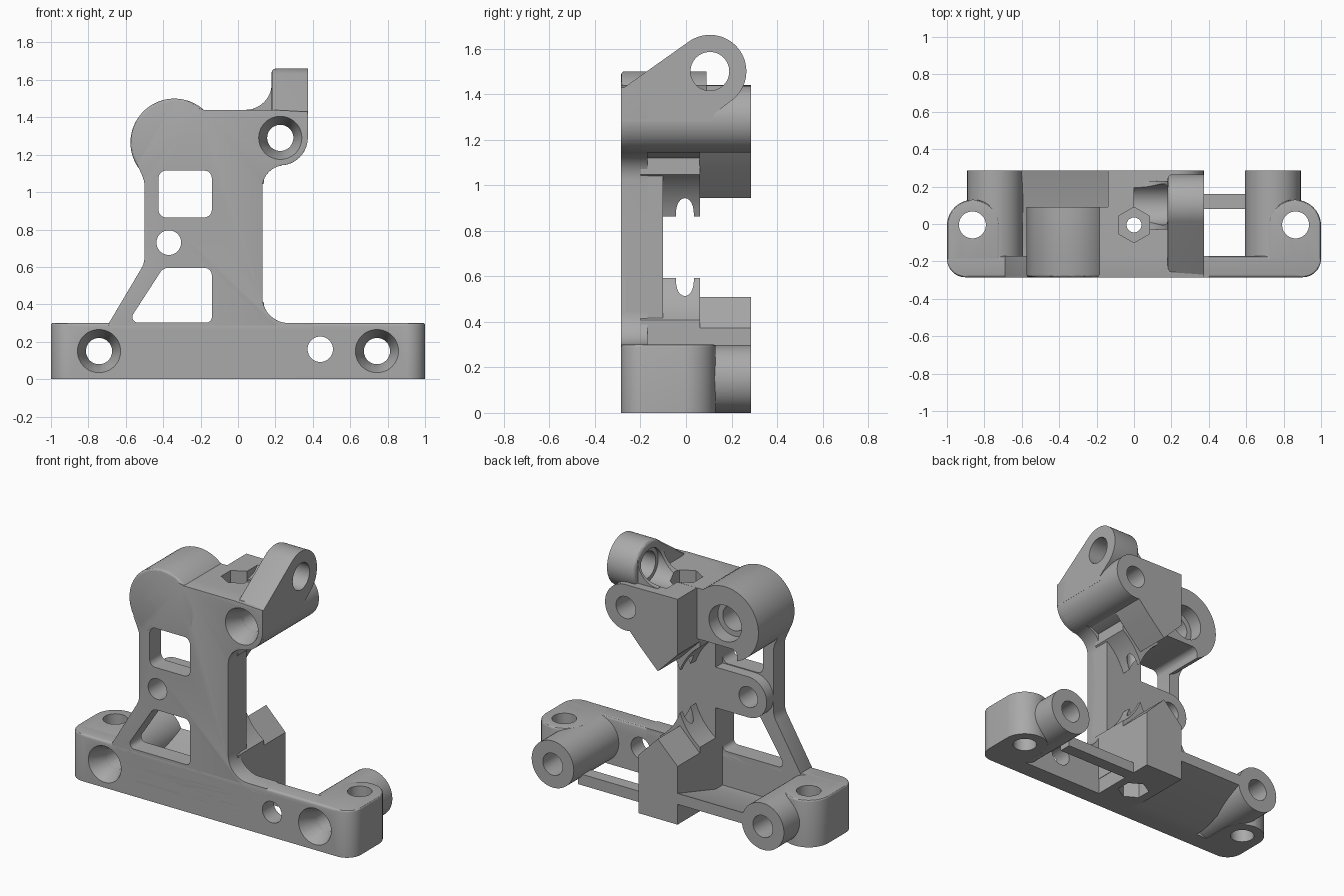
import bpy, bmesh, math
from mathutils import Vector

cube = bpy.data.objects.get("Cube")
if cube:
    bpy.data.objects.remove(cube, do_unlink=True)

grey = bpy.data.materials.new("plain_grey")
grey.use_nodes = True
tone = (0.4, 0.4, 0.4, 1)
grey.diffuse_color = tone
grey.node_tree.nodes["Principled BSDF"].inputs["Base Color"].default_value = tone

FRONT, WALL, PLATE, BACK = -0.285, -0.17, -0.10, 0.285
parts, cutters = [], []


def circle(a, b, r, n=48, start=0, sweep=360):
    """Points on an arc; a full circle leaves out the repeated end point."""
    count = n if sweep == 360 else n + 1
    angles = [math.radians(start + sweep * i / n) for i in range(count)]
    return [(a + r * math.cos(t), b + r * math.sin(t)) for t in angles]


def outline(*corners):
    """Polygon with a rounding radius at each corner."""
    pts = []
    for i, (a, b, r) in enumerate(corners):
        p = Vector((a, b))
        if r == 0:
            pts.append((a, b))
            continue
        u = (Vector(corners[i - 1][:2]) - p).normalized()
        v = (Vector(corners[(i + 1) % len(corners)][:2]) - p).normalized()
        half = u.angle(v) / 2
        centre = p + (u + v).normalized() * (r / math.sin(half))
        reach = r / math.tan(half)
        s, e = p + u * reach - centre, p + v * reach - centre
        t0 = math.atan2(s.y, s.x)
        turn = (math.atan2(e.y, e.x) - t0 + math.pi) % (2 * math.pi) - math.pi
        n = 10
        for k in range(n + 1):
            t = t0 + turn * k / n
            pts.append((centre.x + r * math.cos(t), centre.y + r * math.sin(t)))
    return pts


def box(a0, b0, a1, b1, r=0):
    return outline((a0, b0, r), (a1, b0, r), (a1, b1, r), (a0, b1, r))


def prism(name, pts, axis, lo, hi, end=None, edge=None, size=0.015, cutter=False):
    """Extrude a profile along an axis, optionally tapering it or bevelling one rim."""
    place = {"x": lambda p, d: (d, p[0], p[1]),
             "y": lambda p, d: (p[0], d, p[1]),
             "z": lambda p, d: (p[0], p[1], d)}[axis]
    bm = bmesh.new()
    first = [bm.verts.new(place(p, lo)) for p in pts]
    last = [bm.verts.new(place(p, hi)) for p in (end or pts)]
    bm.faces.new(first)
    bm.faces.new(last)
    for i in range(len(pts)):
        j = (i + 1) % len(pts)
        bm.faces.new((first[i], first[j], last[j], last[i]))
    bmesh.ops.recalc_face_normals(bm, faces=bm.faces[:])
    if edge is not None:
        k = "xyz".index(axis)
        rim = [e for e in bm.edges if all(abs(v.co[k] - edge) < 1e-4 for v in e.verts)]
        bmesh.ops.bevel(bm, geom=rim, offset=size, segments=3, profile=0.5,
                        affect='EDGES', clamp_overlap=True)
    me = bpy.data.meshes.new(name)
    bm.to_mesh(me)
    bm.free()
    me.materials.append(grey)
    ob = bpy.data.objects.new(name, me)
    bpy.context.scene.collection.objects.link(ob)
    ob.hide_render = cutter
    (cutters if cutter else parts).append(ob)
    return ob


def hole(pts, axis, lo, hi, end=None):
    prism("hole_cutter", pts, axis, lo, hi, end, cutter=True)


def screw_hole(x, z):
    """Through hole with a conical seat at the front."""
    hole(circle(x, z, 0.07), "y", -0.4, 0.4)
    hole(circle(x, z, 0.12), "y", FRONT - 0.01, FRONT + 0.1, circle(x, z, 0.07))


# Base: front wall, rounded lugs and screw barrels
prism("base_wall", outline((-1, FRONT, 0.1), (1, FRONT, 0.1), (1, WALL, 0), (-1, WALL, 0)),
      "z", 0, 0.3, edge=0.3)
for side, s in (("left", 1), ("right", -1)):
    prism(side + "_lug", outline((s * 0.72, FRONT + 0.02, 0), (s * 0.9, FRONT, 0),
          (s, FRONT, 0.099), (s, 0.13, 0.139), (s * 0.72, 0.13, 0.139)),
          "z", 0, 0.3, edge=0.3)
    prism(side + "_barrel", circle(s * 0.743, 0.15, 0.149), "y", -0.25, BACK)
    hole(circle(s * 0.864, -0.005, 0.072), "z", -0.1, 0.5)
    screw_hole(s * 0.743, 0.15)
hole(circle(0.44, 0.16, 0.068), "y", -0.4, 0)
prism("rear_tie_bar", box(0.08, 0, 0.16, 0.07), "x", 0.1, 0.65)
prism("sloped_floor", [(-0.2, 0), (-0.1, 0), (BACK, 0.13), (BACK, 0.2), (-0.1, 0.08), (-0.2, 0.08)],
      "x", -0.64, -0.13)

# Front frame with its two windows
prism("front_frame", outline(
    (-0.71, 0.1, 0), (0.4, 0.1, 0), (0.4, 0.3, 0), (0.13, 0.3, 0.14), (0.13, 1.143, 0.12),
    (0.373, 1.143, 0.147), (0.373, 1.43, 0), (0.18, 1.44, 0), (-0.185, 1.44, 0.06),
    (-0.34, 1.48, 0), (-0.54, 1.15, 0), (-0.5, 1.06, 0.12), (-0.5, 0.62, 0.12),
    (-0.69, 0.3, 0)), "y", FRONT, WALL, edge=FRONT)
hole(box(-0.425, 0.865, -0.14, 1.115, 0.04), "y", -0.4, 0.2)
hole(outline((-0.59, 0.302, 0.03), (-0.14, 0.302, 0.03), (-0.14, 0.595, 0.04),
             (-0.4, 0.595, 0.05)), "y", -0.4, 0.0)

# Column and the shaft boss beside it
prism("column", box(-0.14, 0.01, 0.13, 1.43), "y", FRONT + 0.02, PLATE)
prism("shaft_boss", outline((-0.5, 0.6, 0.129), (-0.1, 0.6, 0), (-0.1, 0.86, 0), (-0.5, 0.86, 0.129)),
      "y", FRONT + 0.02, PLATE)
hole(circle(-0.37, 0.73, 0.066), "y", -0.4, 0)

# Head: motor barrel, block, rear wedge and screw boss
prism("head_barrel", circle(-0.34, 1.265, 0.235, 64), "y", FRONT, 0.09, edge=FRONT)
prism("head_block", [(-0.34, 1.115), (0.13, 1.115), (0.225, 1.16), (0.225, 1.44), (-0.34, 1.44)],
      "y", -0.26, 0.09)
prism("head_wedge", [(-0.14, 1.44), (-0.14, 1.085), (0, 0.943), (0.12, 1.062), (0.2, 1.148),
                     (0.24, 1.2), (0.24, 1.436)], "y", 0.06, BACK)
prism("head_screw_boss", circle(0.226, 1.29, 0.147), "y", -0.26, BACK)
screw_hole(0.226, 1.29)
hole(circle(-0.34, 1.265, 0.115), "y", 0.0, 0.2)
hole(circle(-0.34, 1.265, 0.08), "y", -0.2, 0.1)

# Base wedge and the pair of tips that meet at the feed path
prism("base_wedge", [(-0.14, 0), (0.137, 0), (0.137, 0.372), (0, 0.51), (-0.14, 0.372)],
      "y", -0.2, BACK)
MID = 0.728
steps = [i * 0.014 for i in range(-10, 11)]
curve = [(x, math.sqrt(0.394 ** 2 - (0.37 - abs(x)) ** 2)) for x in steps]
for name, s, far in (("upper_tip", 1, 1.3), ("lower_tip", -1, 0.1)):
    tip = [(x, MID + s * h) for x, h in curve]
    prism(name, tip + [(0.14, far), (-0.14, far)], "y", -0.2, 0.061)

# Vertical feed hole with a hexagonal pocket at each end
hole(circle(0, -0.005, 0.04, 24), "z", -0.1, 1.6)
for lo, hi in ((-0.1, 0.1), (1.34, 1.6)):
    hole(circle(0, -0.005, 0.095, 6, 30), "z", lo, hi)

# Hinge ear with a hollowed fillet on its inner side
ear = [(FRONT, 1.28), (FRONT, 1.42)] + circle(0.105, 1.5, 0.16, 40, 125, -175)
prism("hinge_ear", ear + [(0.12, 1.31), (0.12, 1.28)], "x", 0.18, 0.373, edge=0.18, size=0.02)
prism("hinge_fillet", [(0.2, 1.42), (0.2, 1.58)] + circle(0.04, 1.58, 0.14, 12, 0, -90)
      + [(0.04, 1.42)], "y", -0.03, 0.23)
hole(circle(0.105, 1.5, 0.085), "x", 0.1, 0.5)
hole(circle(0.105, 1.5, 0.11), "x", 0.0, 0.2)


def bounds(ob):
    cs = [v.co for v in ob.data.vertices]
    return [(min(c[k] for c in cs), max(c[k] for c in cs)) for k in range(3)]


# Cut every hole out of the parts it reaches, then shade
for ob in parts:
    mine = bounds(ob)
    for c in cutters:
        if all(p[0] < q[1] and q[0] < p[1] for p, q in zip(mine, bounds(c))):
            mod = ob.modifiers.new("cut", 'BOOLEAN')
            mod.operation, mod.solver, mod.object = 'DIFFERENCE', 'EXACT', c
bpy.context.view_layer.update()
graph = bpy.context.evaluated_depsgraph_get()
cut_meshes = [bpy.data.meshes.new_from_object(ob.evaluated_get(graph)) for ob in parts]
for ob, me in zip(parts, cut_meshes):
    ob.modifiers.clear()
    ob.data = me
    me.name = ob.name
    me.shade_smooth()
    me.set_sharp_from_angle(angle=math.radians(30))
for c in cutters:
    bpy.data.objects.remove(c, do_unlink=True)
